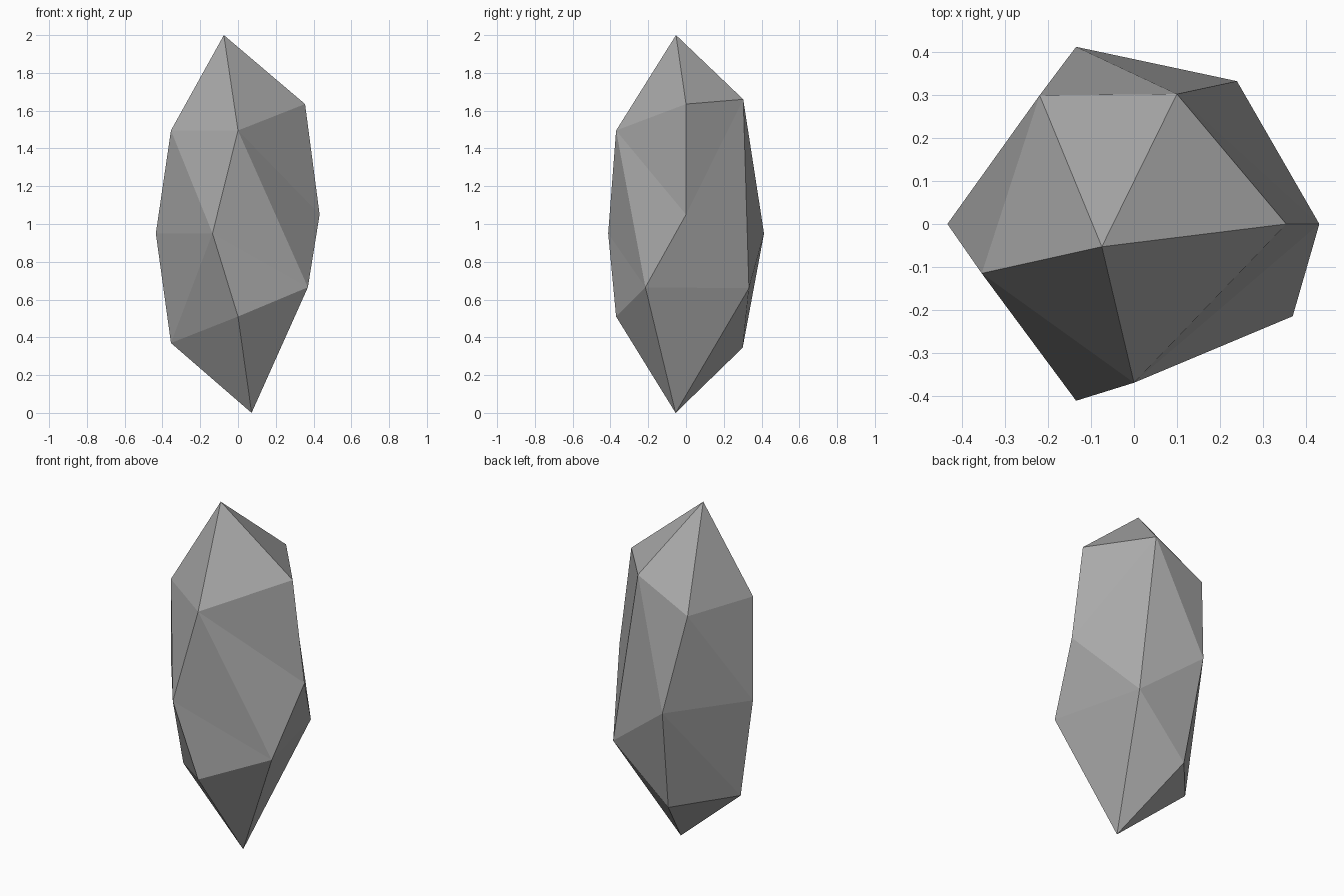
import bpy
import bmesh

# Remove the default cube
cube = bpy.data.objects.get("Cube")
if cube:
    bpy.data.objects.remove(cube, do_unlink=True)

# Single stone colour
stone = bpy.data.materials.new("stone_grey")
stone.use_nodes = True
colour = (0.4, 0.4, 0.4, 1.0)
stone.diffuse_color = colour
bsdf = stone.node_tree.nodes["Principled BSDF"]
bsdf.inputs["Base Color"].default_value = colour
bsdf.inputs["Roughness"].default_value = 0.9

# Corners of the rock: two tips, an upper ring, a waist and a lower ring
corners = {
    "top": (-0.075, -0.053, 2.0),
    "up_east": (0.355, 0.0, 1.635),
    "up_back": (0.1, 0.303, 1.66),
    "up_back_west": (-0.22, 0.3, 1.5),
    "up_west": (-0.355, -0.115, 1.495),
    "up_front": (0.0, -0.37, 1.495),
    "east": (0.432, 0.0, 1.05),
    "west": (-0.435, 0.0, 0.95),
    "front": (-0.135, -0.412, 0.95),
    "back": (-0.135, 0.413, 0.95),
    "low_east": (0.37, -0.215, 0.665),
    "low_back_east": (0.24, 0.333, 0.66),
    "low_front": (0.0, -0.37, 0.51),
    "low_west": (-0.355, 0.0, 0.37),
    "low_back": (-0.095, 0.3, 0.345),
    "bottom": (0.072, -0.055, 0.0),
}

bm = bmesh.new()
verts = {name: bm.verts.new(co) for name, co in corners.items()}


def fan(hub, ring):
    """Close a ring of corners onto a hub with triangles."""
    names = ring.split()
    for a, b in zip(names, names[1:] + names[:1]):
        bm.faces.new((verts[hub], verts[a], verts[b]))


# Pointed tips
fan("top", "up_east up_back up_back_west up_west up_front")
fan("bottom", "low_east low_front low_west low_back low_back_east")

# Sides, each fanned around a waist corner
fan("east", "up_east up_front low_east low_back_east up_back")
fan("back", "up_back low_back_east low_back low_west west up_back_west")
fan("front", "up_west west low_west low_front low_east up_front")
bm.faces.new([verts[n] for n in ("up_back_west", "west", "up_west")])

bmesh.ops.recalc_face_normals(bm, faces=bm.faces)

mesh = bpy.data.meshes.new("rock")
bm.to_mesh(mesh)
bm.free()
mesh.materials.append(stone)
rock = bpy.data.objects.new("rock", mesh)
bpy.context.collection.objects.link(rock)
